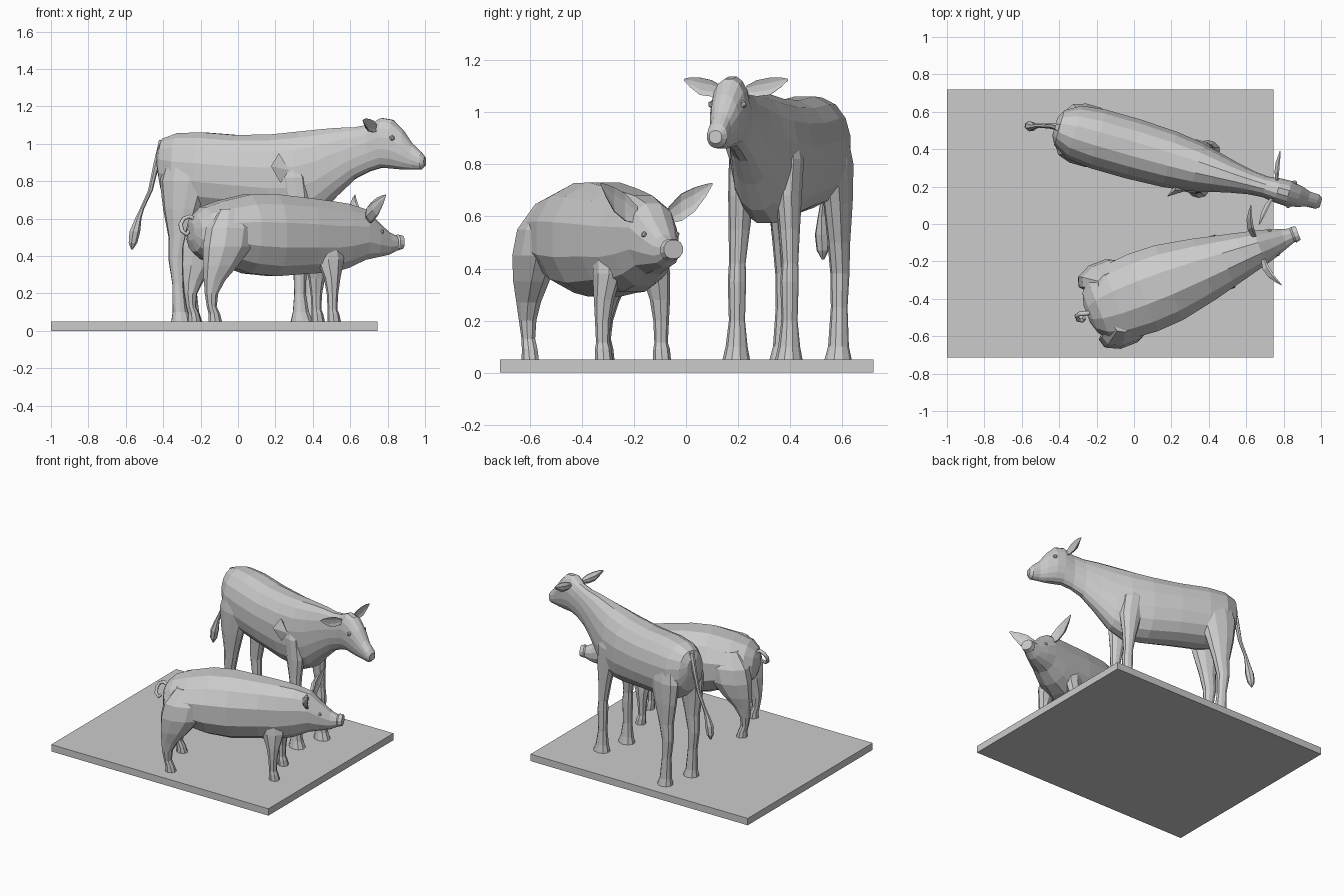
import bpy, bmesh, math
from mathutils import Matrix

grey = bpy.data.materials.new("plain grey")
grey.diffuse_color = (0.6, 0.6, 0.6, 1)

# each animal has its own frame: x along the spine to the head, y to its left
COW = Matrix.Translation((0, 0.40, 0)) @ Matrix.Rotation(math.radians(-16), 4, 'Z')
PIG = Matrix.Translation((0, -0.385, 0)) @ Matrix.Rotation(math.radians(21), 4, 'Z')


def finish(name, bm, frame, mirror=False):
    bmesh.ops.recalc_face_normals(bm, faces=bm.faces)
    me = bpy.data.meshes.new(name)
    bm.to_mesh(me)
    bm.free()
    me.materials.append(grey)
    ob = bpy.data.objects.new(name, me)
    bpy.context.collection.objects.link(ob)
    ob.matrix_world = frame
    if mirror:
        m = ob.modifiers.new("other side", 'MIRROR')
        m.use_axis = (False, True, False)
    return ob


def loft(name, frame, axis, rings, n, power=1.0, mirror=False, cup=False):
    """Skin over oval rings (position on axis, centre b, centre c, radius b, radius c)."""
    bm = bmesh.new()
    loops = []
    for a, b, c, rb, rc in rings:
        loop = []
        for i in range(n):
            t = 2 * math.pi * (i + 0.5) / n
            s, k = math.sin(t), math.cos(t)
            db = math.copysign(abs(s) ** power, s) * rb
            dc = math.copysign(abs(k) ** power, k) * rc
            if cup and db > 0:
                db *= -0.35
            p = [b + db, c + dc]
            p.insert(axis, a)
            loop.append(bm.verts.new(p))
        loops.append(loop)
    for lo, hi in zip(loops, loops[1:]):
        for i in range(n):
            j = (i + 1) % n
            bm.faces.new((lo[i], lo[j], hi[j], hi[i]))
    bm.faces.new(loops[0])
    bm.faces.new(loops[-1])
    return finish(name, bm, frame, mirror)


def body(name, frame, rows, n):
    """Rows: position, half width, underside height, back height."""
    rings = [(u, 0, (b + t) / 2, w, (t - b) / 2) for u, w, b, t in rows]
    return loft(name, frame, 0, rings, n, 0.9)


def eyes(name, frame, pos, r):
    bm = bmesh.new()
    bmesh.ops.create_icosphere(bm, subdivisions=1, radius=r, matrix=Matrix.Translation(pos))
    finish(name, bm, frame, True)


# base slab
bm = bmesh.new()
bmesh.ops.create_cube(bm, size=1)
for v in bm.verts:
    v.co = (v.co.x * 1.745, v.co.y * 1.435, v.co.z * 0.05)
finish("base_slab", bm, Matrix.Translation((-0.1275, 0.0025, 0.025)))

# cow body, neck and head
body("cow_body", COW, [
    (-.44, .05, .85, .98), (-.415, .10, .74, 1.03), (-.33, .15, .66, 1.06),
    (-.2, .165, .63, 1.065), (0, .165, .61, 1.05), (.2, .155, .58, 1.055),
    (.35, .135, .57, 1.07), (.45, .11, .62, 1.08), (.55, .085, .72, 1.088),
    (.65, .065, .81, 1.09), (.73, .058, .85, 1.105), (.80, .068, .87, 1.14),
    (.86, .07, .865, 1.13), (.92, .058, .86, 1.07), (.97, .042, .86, 1.0),
    (1.02, .04, .862, .955), (1.04, .025, .88, .93)], 16)
# cow legs
loft("cow_front_legs", COW, 2, [
    (.05, .385, .105, .062, .052), (.1, .38, .105, .045, .042), (.2, .375, .105, .032, .031),
    (.35, .375, .105, .038, .035), (.42, .37, .105, .034, .032), (.55, .36, .1, .05, .04),
    (.68, .35, .095, .075, .048), (.82, .33, .1, .08, .045), (.92, .31, .09, .04, .03)],
    10, mirror=True)
loft("cow_hind_legs", COW, 2, [
    (.05, -.285, .11, .055, .052), (.1, -.29, .11, .042, .04), (.25, -.30, .11, .034, .032),
    (.38, -.31, .11, .045, .036), (.5, -.295, .11, .06, .042), (.65, -.285, .11, .10, .052),
    (.8, -.27, .105, .135, .062), (.92, -.27, .095, .10, .05), (1.0, -.27, .07, .04, .03)],
    10, mirror=True)
# cow ears, eyes and tail
loft("cow_ears", COW, 1, [
    (.05, .79, 1.085, .018, .018), (.09, .785, 1.092, .032, .034), (.14, .775, 1.10, .03, .036),
    (.18, .765, 1.115, .016, .021), (.207, .755, 1.125, .003, .004)], 8, mirror=True, cup=True)
eyes("cow_eyes", COW, (.875, .062, 1.03), .016)
loft("cow_tail", COW, 2, [
    (1.02, -.42, 0, .02, .02), (.9, -.452, 0, .017, .017), (.75, -.485, -.01, .013, .013),
    (.65, -.53, -.02, .012, .012), (.6, -.547, -.03, .018, .016), (.53, -.565, -.035, .03, .028),
    (.47, -.575, -.035, .024, .024), (.435, -.58, -.035, .005, .005)], 7)
# folded facet on the cow's right shoulder
bm = bmesh.new()
for p in [(.27, -.15, .95), (.24, -.195, .88), (.28, -.152, .79), (.325, -.14, .86), (.27, -.1, .87)]:
    bm.verts.new(p)
bmesh.ops.convex_hull(bm, input=bm.verts)
finish("cow_shoulder_fold", bm, COW)

# pig body, head and snout
body("pig_body", PIG, [
    (-.27, .05, .48, .58), (-.25, .12, .42, .62), (-.2, .175, .38, .665),
    (-.1, .215, .35, .70), (.05, .228, .30, .735), (.2, .22, .285, .737),
    (.4, .18, .30, .715), (.52, .15, .305, .70), (.62, .125, .33, .685),
    (.72, .10, .375, .655), (.79, .08, .39, .59), (.86, .055, .405, .53),
    (.905, .04, .427, .508), (.915, .045, .43, .515), (.94, .04, .437, .51)], 12)
# pig legs
loft("pig_front_legs", PIG, 2, [
    (.05, .505, .12, .036, .034), (.09, .5, .12, .032, .032), (.115, .495, .12, .026, .026),
    (.2, .495, .12, .031, .03), (.28, .495, .115, .045, .038), (.38, .49, .1, .078, .052),
    (.5, .47, .09, .07, .05)], 8, mirror=True)
loft("pig_hind_legs", PIG, 2, [
    (.05, -.19, .155, .038, .033), (.09, -.195, .155, .031, .031), (.13, -.21, .155, .027, .027),
    (.2, -.212, .157, .037, .034), (.27, -.195, .16, .06, .046), (.35, -.16, .163, .10, .065),
    (.45, -.12, .163, .14, .08), (.55, -.1, .155, .14, .075), (.65, -.09, .12, .07, .045)],
    9, mirror=True)
# pig ears and eyes
loft("pig_ears", PIG, 1, [
    (.065, .73, .605, .03, .035), (.115, .735, .635, .045, .056), (.165, .745, .665, .04, .05),
    (.205, .755, .70, .022, .026), (.23, .76, .725, .003, .004)], 8, mirror=True, cup=True)
eyes("pig_eyes", PIG, (.80, .066, .53), .013)

# pig tail: a thin curled tube
cu = bpy.data.curves.new("pig_tail", 'CURVE')
cu.dimensions = '3D'
cu.bevel_depth = .012
cu.bevel_resolution = 1
cu.use_fill_caps = True
sp = cu.splines.new('POLY')
path = [(-.24, 0, .59), (-.275, .005, .612), (-.305, .015, .6), (-.325, .01, .57),
        (-.325, -.01, .535), (-.305, -.025, .515), (-.29, -.015, .53)]
sp.points.add(len(path) - 1)
for pt, p in zip(sp.points, path):
    pt.co = (*p, 1)
cu.materials.append(grey)
tail = bpy.data.objects.new("pig_tail", cu)
bpy.context.collection.objects.link(tail)
tail.matrix_world = PIG
